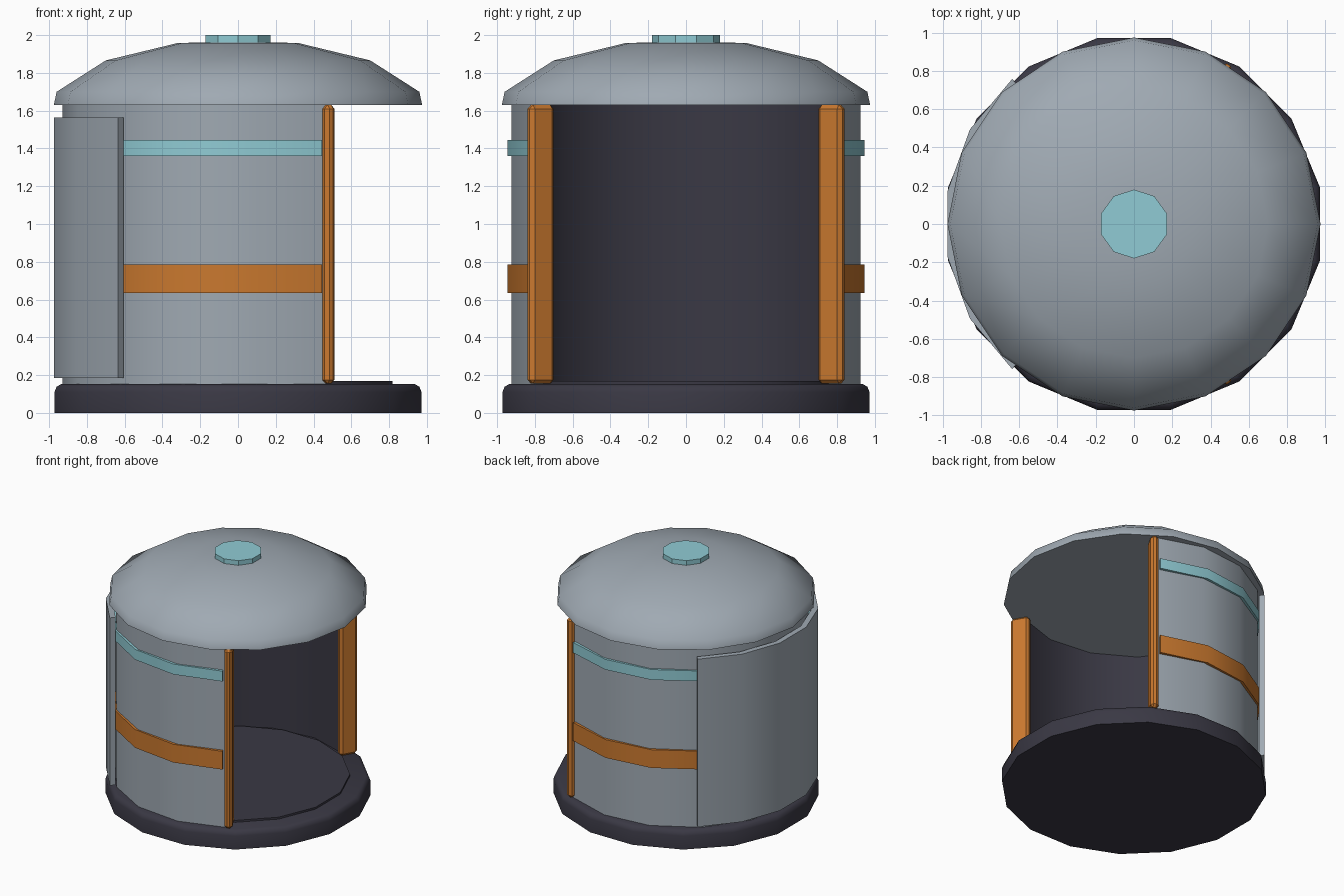
import bpy, bmesh, math
from math import cos, sin, radians, pi

if "Cube" in bpy.data.objects:
    bpy.data.objects.remove(bpy.data.objects["Cube"])


def material(name, rgb):
    m = bpy.data.materials.new(name)
    m.diffuse_color = (*rgb, 1)
    m.use_nodes = True
    m.node_tree.nodes["Principled BSDF"].inputs["Base Color"].default_value = m.diffuse_color
    return m


GREY = material("grey_metal", (0.35, 0.40, 0.45))
DARK = material("dark_plastic", (0.042, 0.040, 0.058))
ORANGE = material("orange_paint", (0.59, 0.19, 0.028))
TEAL = material("teal_light", (0.28, 0.60, 0.66))


def finish(name, bm, mats, angle=30):
    bmesh.ops.recalc_face_normals(bm, faces=bm.faces)
    mesh = bpy.data.meshes.new(name)
    bm.to_mesh(mesh)
    bm.free()
    ob = bpy.data.objects.new(name, mesh)
    bpy.context.collection.objects.link(ob)
    for m in mats:
        mesh.materials.append(m)
    bpy.ops.object.select_all(action='DESELECT')
    bpy.context.view_layer.objects.active = ob
    ob.select_set(True)
    bpy.ops.object.shade_smooth_by_angle(angle=radians(angle))
    return ob


def lathe(name, profile, sides, offset, mat, angle=30):
    """Closed solid of revolution from (radius, height) points, bottom to top."""
    bm = bmesh.new()
    rings = []
    for r, z in profile:
        rings.append([bm.verts.new((r * cos(offset + 2 * pi * i / sides),
                                    r * sin(offset + 2 * pi * i / sides), z))
                      for i in range(sides)])
    for a, b in zip(rings, rings[1:]):
        for i in range(sides):
            j = (i + 1) % sides
            bm.faces.new((a[i], a[j], b[j], b[i]))
    bm.faces.new(rings[0])
    bm.faces.new(rings[-1])
    return finish(name, bm, [mat], angle)


def arc_wall(name, r_in, r_out, z0, z1, start, end, steps, mat, inner=None):
    """Curved slab between two angles in degrees; inner faces may differ in colour."""
    bm = bmesh.new()
    cols = []
    for i in range(steps + 1):
        a = radians(start + (end - start) * i / steps)
        cols.append([bm.verts.new((r * cos(a), r * sin(a), z))
                     for r, z in ((r_in, z0), (r_out, z0), (r_out, z1), (r_in, z1))])
    for a, b in zip(cols, cols[1:]):
        for k in range(4):
            n = (k + 1) % 4
            f = bm.faces.new((a[k], b[k], b[n], a[n]))
            if inner and k == 3:
                f.material_index = 1
    bm.faces.new(cols[0])
    bm.faces.new(cols[-1])
    return finish(name, bm, [mat, inner] if inner else [mat])


# Base, floor, domed roof and roof cap
half = pi / 16
lathe("base", [(0.99, 0), (0.99, 0.11), (0.98, 0.138), (0.955, 0.152)], 16, half, DARK, 50)
lathe("floor_plate", [(0.835, 0.14), (0.835, 0.168)], 16, half, DARK)
lathe("roof_dome", [(0.975, 1.63), (0.96, 1.70), (0.70, 1.866), (0.32, 1.958), (0.1, 1.964)],
      16, 0, GREY, 55)
lathe("roof_cap", [(0.18, 1.95), (0.18, 2.0)], 10, pi / 2, TEAL)

# Curved wall, open towards +x, with a dark lining
arc_wall("wall", 0.87, 0.93, 0.145, 1.635, 60, 300, 10, GREY, DARK)

# Raised back panel and the two painted bands
arc_wall("back_panel", 0.945, 0.99, 0.185, 1.565, 130, 230, 5, GREY)
arc_wall("orange_band", 0.91, 0.947, 0.635, 0.785, 62, 298, 10, ORANGE)
arc_wall("teal_band", 0.91, 0.947, 1.36, 1.445, 62, 298, 10, TEAL)

# Chamfered door posts either side of the opening
for side, label in ((-1, "front"), (1, "back")):
    bm = bmesh.new()
    bmesh.ops.create_cube(bm, size=1)
    bmesh.ops.scale(bm, vec=(0.145, 0.062, 1.475), verts=bm.verts)
    bmesh.ops.bevel(bm, geom=list(bm.edges), offset=0.02, segments=1, affect='EDGES')
    post = finish(label + "_door_post", bm, [ORANGE], 20)
    post.location = (0.458, side * 0.77, 0.8925)
    post.rotation_euler.z = side * radians(60)
